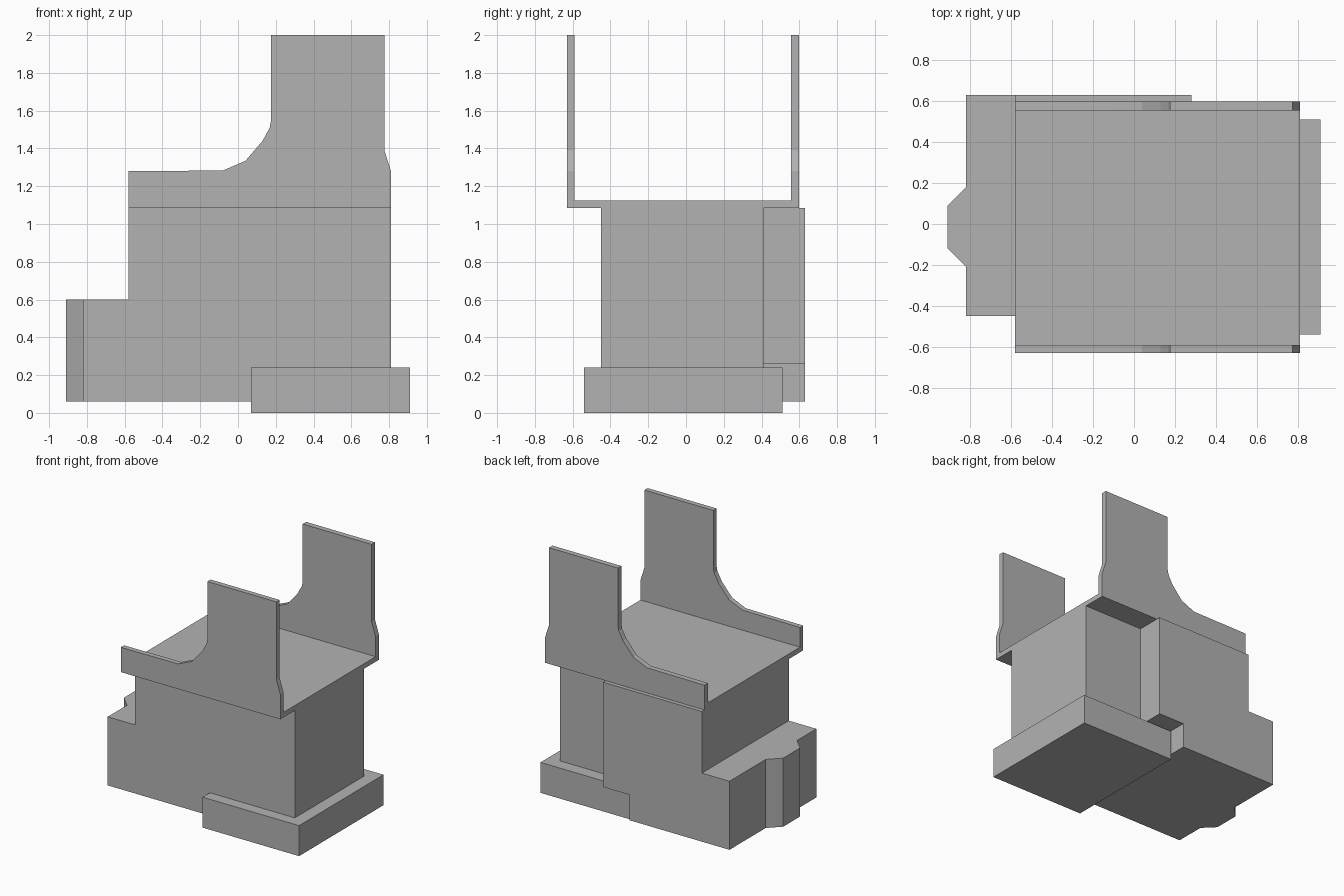
import bpy
import bmesh
from mathutils import Vector

cube = bpy.data.objects.get("Cube")
if cube:
    bpy.data.objects.remove(cube, do_unlink=True)

# Single plain grey material
GREY = (0.45, 0.45, 0.45, 1.0)
grey = bpy.data.materials.new("plain grey")
grey.use_nodes = True
grey.diffuse_color = GREY
grey.node_tree.nodes["Principled BSDF"].inputs["Base Color"].default_value = GREY


def prism(name, profile, start, end, axis):
    """Extrude a profile along y (points are x, z) or along z (points are x, y)."""
    bm = bmesh.new()
    if axis == "y":
        verts = [bm.verts.new((a, start, b)) for a, b in profile]
        move = Vector((0, end - start, 0))
    else:
        verts = [bm.verts.new((a, b, start)) for a, b in profile]
        move = Vector((0, 0, end - start))
    face = bm.faces.new(verts)
    result = bmesh.ops.extrude_face_region(bm, geom=[face], use_keep_orig=True)
    moved = [g for g in result["geom"] if isinstance(g, bmesh.types.BMVert)]
    bmesh.ops.translate(bm, verts=moved, vec=move)
    bmesh.ops.recalc_face_normals(bm, faces=bm.faces)
    mesh = bpy.data.meshes.new(name)
    bm.to_mesh(mesh)
    bm.free()
    mesh.materials.append(grey)
    obj = bpy.data.objects.new(name, mesh)
    bpy.context.collection.objects.link(obj)
    return obj


def rect(a0, a1, b0, b1):
    return [(a0, b0), (a1, b0), (a1, b1), (a0, b1)]


# Upper outline of the stepped body, shared by the body and the rear column
step = [(-0.58, 1.085), (-0.58, 0.6), (-0.82, 0.6), (-0.82, 0.06)]

# Main body, seated on the base slab
prism("main_body", step + [(0.07, 0.06), (0.07, 0.24), (0.81, 0.24), (0.81, 1.085)],
      -0.45, 0.41, "y")

# Rear column with a notch above the slab
prism("rear_column", step + [(0.05, 0.06), (0.05, 0.26), (0.28, 0.26), (0.28, 1.085)],
      0.41, 0.63, "y")

# Base slab
prism("base_slab", rect(0.07, 0.91, -0.54, 0.51), 0.0, 0.24, "z")

# Tapered bump on the low end
prism("end_bump", [(-0.82, -0.21), (-0.91, -0.12), (-0.91, 0.09), (-0.82, 0.18)],
      0.06, 0.6, "z")

# Deck between the two side walls
prism("deck", rect(-0.58, 0.81, -0.59, 0.555), 1.085, 1.125, "z")

# Side walls: low rail sweeping up into a tall panel
wall = [(-0.58, 1.085), (0.81, 1.085), (0.81, 1.28), (0.775, 1.39), (0.775, 2.0),
        (0.175, 2.0), (0.175, 1.55), (0.168, 1.51), (0.13, 1.44), (0.04, 1.335),
        (-0.08, 1.283), (-0.58, 1.28)]
prism("front_wall", wall, -0.63, -0.59, "y")
prism("back_wall", wall, 0.555, 0.598, "y")
